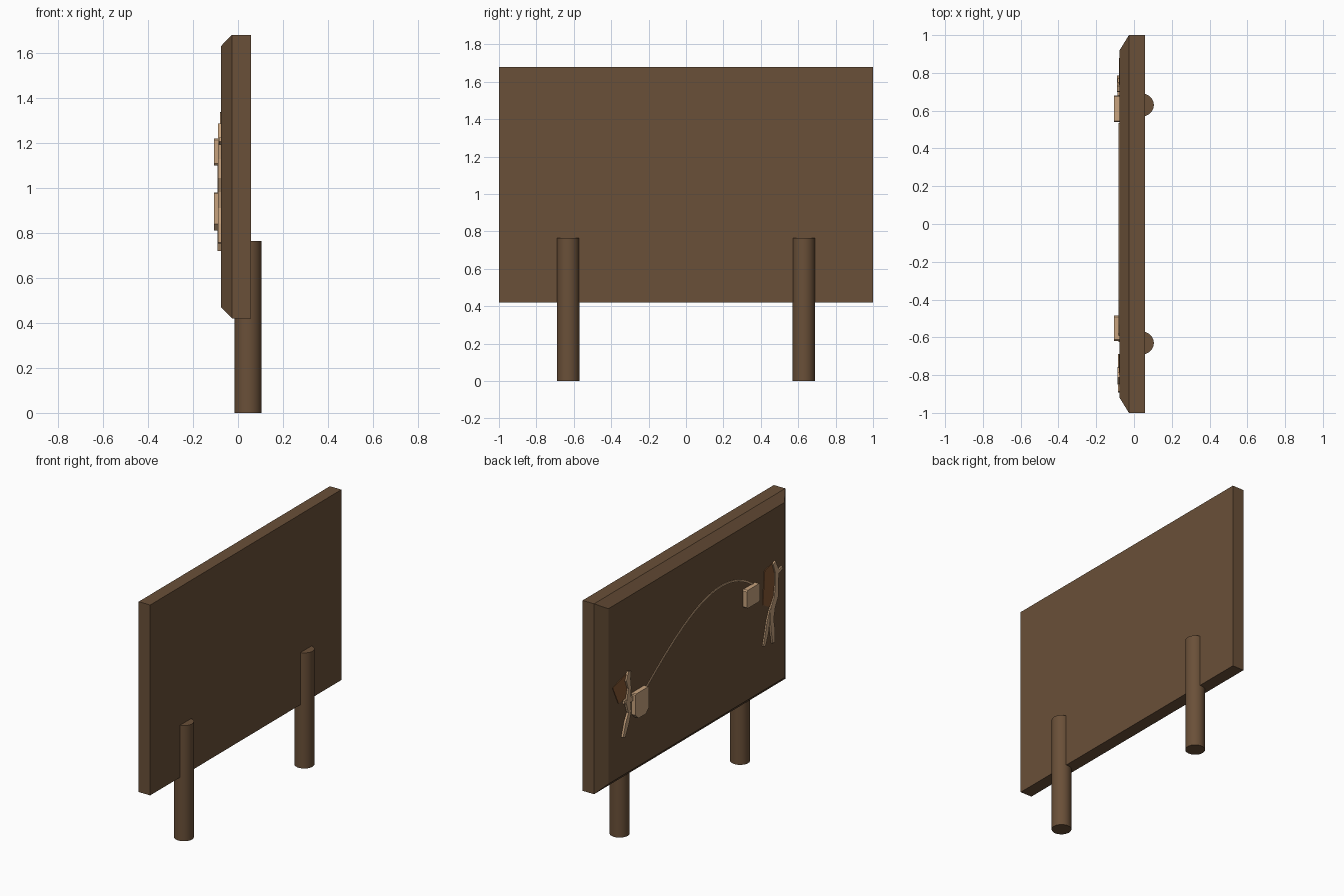
import bpy
import bmesh
import math
from mathutils import Vector

cube = bpy.data.objects.get("Cube")
if cube:
    bpy.data.objects.remove(cube, do_unlink=True)


def material(name, rgb):
    mat = bpy.data.materials.new(name)
    mat.use_nodes = True
    color = (*rgb, 1.0)
    mat.diffuse_color = color
    mat.node_tree.nodes["Principled BSDF"].inputs["Base Color"].default_value = color
    return mat


WOOD = material("dark wood", (0.144, 0.080, 0.040))
TAN = material("pale tan", (0.58, 0.37, 0.21))
RUST = material("rust brown", (0.24, 0.10, 0.035))


def finish(name, bm, mat):
    bmesh.ops.recalc_face_normals(bm, faces=bm.faces)
    mesh = bpy.data.meshes.new(name)
    bm.to_mesh(mesh)
    bm.free()
    mesh.materials.append(mat)
    obj = bpy.data.objects.new(name, mesh)
    bpy.context.collection.objects.link(obj)
    return obj


def loft(name, loops, mat):
    """Bridge matching loops of 3D points and cap both ends."""
    bm = bmesh.new()
    rings = [[bm.verts.new(p) for p in loop] for loop in loops]
    n = len(rings[0])
    for a, b in zip(rings, rings[1:]):
        for i in range(n):
            j = (i + 1) % n
            bm.faces.new((a[i], a[j], b[j], b[i]))
    bm.faces.new(rings[0])
    bm.faces.new(rings[-1])
    return finish(name, bm, mat)


def plate(name, outline, front, mat, back=-0.07):
    """Flat shape given in (y, z), standing on the display face."""
    return loft(name, [[(x, y, z) for y, z in outline] for x in (front, back)], mat)


def strip(name, path, widths, front, mat):
    """Ribbon that follows a (y, z) path with a width at each point."""
    pts = [Vector(p) for p in path]
    left, right = [], []
    for i, p in enumerate(pts):
        d = (pts[min(i + 1, len(pts) - 1)] - pts[max(i - 1, 0)]).normalized()
        side = Vector((-d.y, d.x)) * widths[i] / 2
        left.append(p + side)
        right.append(p - side)
    return plate(name, left + right[::-1], front, mat)


def rectangle(x, half_y, low, high):
    return [(x, -half_y, low), (x, half_y, low), (x, half_y, high), (x, -half_y, high)]


# Board with a chamfered display side
loft("board", [rectangle(0.057, 1.0, 0.42, 1.68),
               rectangle(-0.027, 1.0, 0.42, 1.68),
               rectangle(-0.076, 0.92, 0.47, 1.63)], WOOD)

# Round posts
for side, y in (("left", -0.63), ("right", 0.63)):
    bpy.ops.mesh.primitive_cylinder_add(vertices=32, radius=0.06, depth=0.765,
                                        location=(0.045, y, 0.3825))
    post = bpy.context.object
    post.name = side + "_post"
    post.data.materials.append(WOOD)
    bpy.ops.object.shade_smooth_by_angle(angle=math.radians(40))


# Raised blocks with clipped corners
def block(name, y0, y1, z0, z1, top_cut, low_cut):
    t, b = top_cut, low_cut
    plate(name, [(y0 + b, z0), (y1 - b, z0), (y1, z0 + b), (y1, z1 - t),
                 (y1 - t, z1), (y0 + t, z1), (y0, z1 - t), (y0, z0 + b)],
          -0.107, TAN)


block("lower_block", 0.54, 0.68, 0.81, 0.98, 0.006, 0.03)
block("upper_block", -0.62, -0.485, 1.10, 1.22, 0.008, 0.008)

# Curved line joining the two blocks
a, b, c, d = (Vector(p) for p in ((0.53, 0.955), (0.12, 1.26), (-0.26, 1.49), (-0.62, 1.19)))
arc = []
for i in range(25):
    t = i / 24
    s = 1 - t
    arc.append(a * s**3 + b * 3 * s * s * t + c * 3 * s * t * t + d * t**3)
strip("arc_line", arc, [0.012] * len(arc), -0.081, TAN)

# Lower figure
plate("lower_figure_cape", [(0.88, 1.09), (0.74, 1.13), (0.71, 1.02),
                            (0.75, 0.97), (0.82, 0.965)], -0.08, RUST)
strip("lower_figure_body",
      [(0.715, 1.14), (0.73, 1.09), (0.715, 1.03), (0.73, 0.94),
       (0.715, 0.87), (0.74, 0.81), (0.775, 0.725)],
      [0.03, 0.045, 0.03, 0.045, 0.03, 0.04, 0.025], -0.09, TAN)
strip("lower_figure_arm", [(0.77, 0.955), (0.72, 0.95), (0.65, 0.945)],
      [0.02, 0.035, 0.025], -0.088, TAN)

# Upper figure
plate("upper_figure_cape", [(-0.71, 1.26), (-0.80, 1.28), (-0.84, 1.20),
                            (-0.81, 1.03), (-0.76, 1.0), (-0.69, 1.04)], -0.08, RUST)
strip("upper_figure_body",
      [(-0.80, 1.28), (-0.83, 1.21), (-0.825, 1.13), (-0.82, 1.05),
       (-0.785, 0.99), (-0.775, 0.91), (-0.785, 0.84), (-0.795, 0.755)],
      [0.03, 0.04, 0.03, 0.045, 0.05, 0.035, 0.04, 0.025], -0.088, TAN)
strip("upper_figure_leg", [(-0.775, 0.98), (-0.74, 0.91), (-0.725, 0.84), (-0.70, 0.765)],
      [0.04, 0.03, 0.035, 0.025], -0.085, TAN)
strip("upper_figure_arm", [(-0.82, 1.21), (-0.86, 1.205), (-0.89, 1.215)],
      [0.03, 0.025, 0.02], -0.085, TAN)
